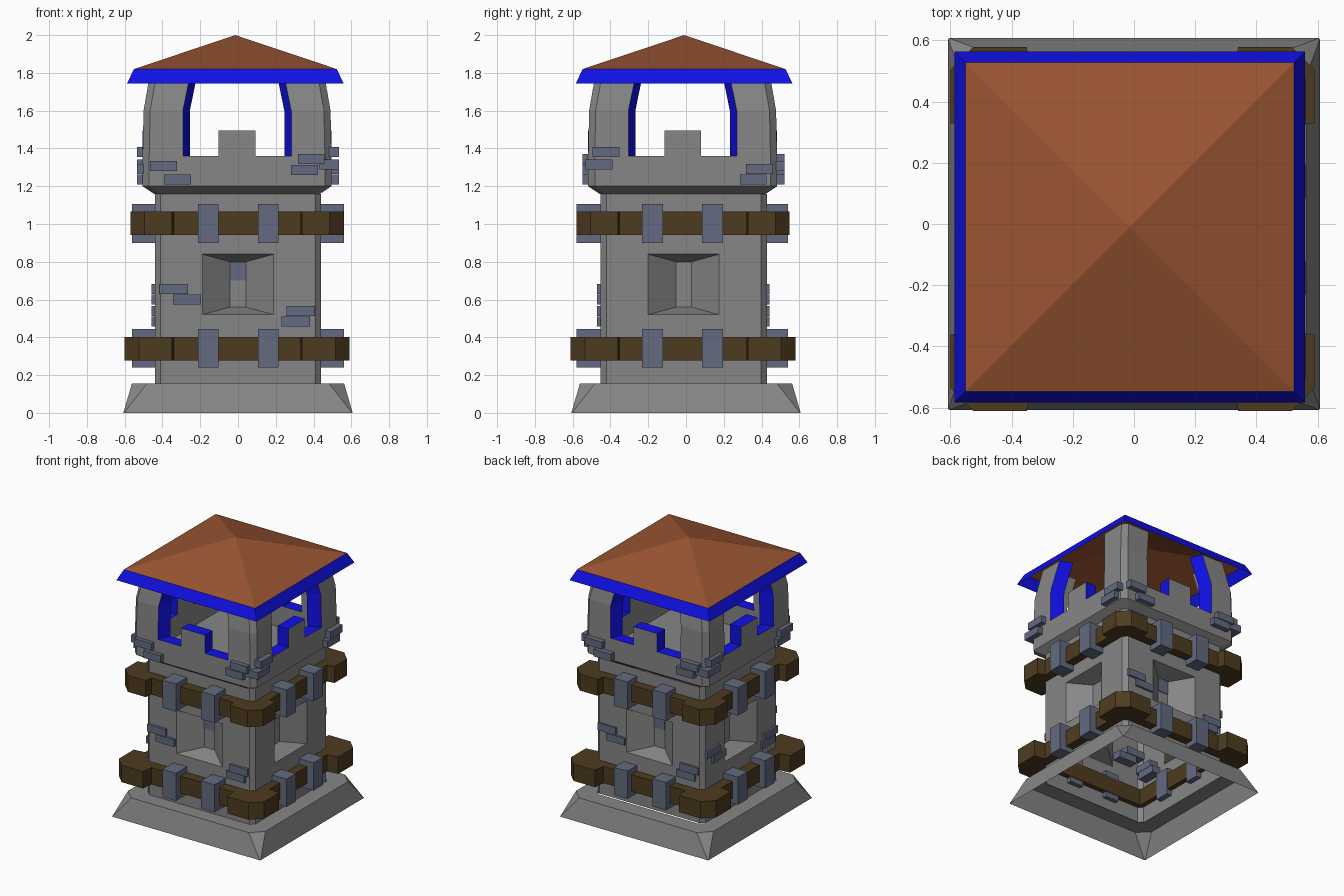
import bpy, bmesh, math
from mathutils import Matrix, Vector

if "Cube" in bpy.data.objects:
    bpy.data.objects.remove(bpy.data.objects["Cube"])


def material(name, rgb):
    m = bpy.data.materials.new(name)
    m.diffuse_color = (*rgb, 1)
    m.use_nodes = True
    m.node_tree.nodes["Principled BSDF"].inputs["Base Color"].default_value = m.diffuse_color
    return m


STONE = material("grey stone", (0.24, 0.24, 0.24))
BLUE = material("blue trim", (0.005, 0.005, 0.80))
ROOF = material("terracotta", (0.32, 0.09, 0.032))
WOOD = material("dark wood", (0.075, 0.044, 0.014))
BRICK = material("slate brick", (0.125, 0.145, 0.215))


def loft(bm, rings, cap_start=False, cap_end=False, blue=lambda i, j: False, turn=0):
    """Join equal-sized point rings; blue(i, j) picks faces for material 1."""
    rot = Matrix.Rotation(turn * math.pi / 2, 3, 'Z')
    vs = [[bm.verts.new(rot @ Vector(p)) for p in r] for r in rings]
    n = len(rings[0])
    for i in range(len(vs) - 1):
        for j in range(n):
            k = (j + 1) % n
            f = bm.faces.new((vs[i][j], vs[i][k], vs[i + 1][k], vs[i + 1][j]))
            f.material_index = int(blue(i, j))
    if cap_start:
        bm.faces.new(vs[0][::-1])
    if cap_end:
        bm.faces.new(vs[-1])


def box(bm, x0, x1, y0, y1, z0, z1, turn=0, blue=lambda i, j: False):
    rect = [(x0, y0), (x1, y0), (x1, y1), (x0, y1)]
    loft(bm, [[(x, y, z) for x, y in rect] for z in (z0, z1)], True, True, blue, turn)


def octagon(c, ch, z):
    pts = []
    for k in range(4):
        rot = Matrix.Rotation(k * math.pi / 2, 3, 'Z')
        pts += [rot @ Vector((c - ch, -c, z)), rot @ Vector((c, ch - c, z))]
    return pts


def finish(bm, name, mats, shift=(0, 0)):
    bmesh.ops.remove_doubles(bm, verts=bm.verts, dist=0.0001)
    bmesh.ops.dissolve_degenerate(bm, edges=bm.edges, dist=0.0001)
    bmesh.ops.recalc_face_normals(bm, faces=bm.faces)
    me = bpy.data.meshes.new(name)
    bm.to_mesh(me)
    bm.free()
    for m in mats:
        me.materials.append(m)
    ob = bpy.data.objects.new(name, me)
    ob.location = (shift[0], shift[1], 0)
    bpy.context.collection.objects.link(ob)


BODY = (0, -0.012)
TOP = (-0.005, -0.018)

# Splayed foot, open underneath
bm = bmesh.new()
loft(bm, [octagon(0.607, 0.003, 0), octagon(0.562, 0.08, 0.155), octagon(0.44, 0.03, 0.155)])
finish(bm, "foot", [STONE])

# Tower body: each wall has a funnel-shaped window
bm = bmesh.new()
for k in range(4):
    rings = []
    for hw, z0, z1, y in ((0.41, 0.155, 1.16, -0.44), (0.188, 0.52, 0.84, -0.44),
                          (0.042, 0.56, 0.80, -0.32)):
        rings.append([(-hw, y, z0), (hw, y, z0), (hw, y, z1), (-hw, y, z1)])
    loft(bm, rings, cap_end=True, turn=k)
    rot = Matrix.Rotation(k * math.pi / 2, 3, 'Z')
    strip = [(0.41, -0.44, 0.155), (0.44, -0.41, 0.155), (0.44, -0.41, 1.16), (0.41, -0.44, 1.16)]
    bm.faces.new([bm.verts.new(rot @ Vector(p)) for p in strip])
finish(bm, "body", [STONE], BODY)

# Slate blocks in the window slots
bm = bmesh.new()
for k in (0, 2):
    box(bm, -0.042, 0.042, -0.325, -0.30, 0.70, 0.80, k)
finish(bm, "window_blocks", [BRICK], BODY)

# Parapet with floor; its top edge is blue
bm = bmesh.new()
loft(bm, [octagon(0.44, 0.03, 1.16), octagon(0.5, 0.035, 1.2), octagon(0.5, 0.035, 1.36),
          octagon(0.41, 0.005, 1.36), octagon(0.41, 0.005, 1.2)],
     cap_end=True, blue=lambda i, j: i == 2)
finish(bm, "parapet", [STONE, BLUE], TOP)

# Merlons with blue top and sides
bm = bmesh.new()
for k in range(4):
    box(bm, -0.097, 0.097, -0.5, -0.41, 1.36, 1.495, k, lambda i, j: j in (1, 3))
for f in bm.faces:
    f.normal_update()
    if f.calc_center_median().z > 1.49:
        f.material_index = 1
finish(bm, "merlons", [STONE, BLUE], TOP)

# L-shaped corner pillars leaning in at the top, blue in the openings
bm = bmesh.new()
for k in range(4):
    rings = []
    for z, c, a in ((1.36, 0.5, 0.287), (1.6, 0.495, 0.287), (1.83, 0.455, 0.24)):
        t, b = c - 0.09, a - 0.037
        rings.append([(a, -c, z), (c - 0.035, -c, z), (c, 0.035 - c, z), (c, -a, z),
                      (t, -b, z), (t, -t, z), (b, -t, z)])
    loft(bm, rings, True, True, lambda i, j: j in (3, 6), k)
finish(bm, "corner_pillars", [STONE, BLUE], TOP)

# Pyramid roof with blue rim, open below
bm = bmesh.new()
loft(bm, [octagon(h, 0, z) for h, z in ((0.573, 1.745), (0.537, 1.82), (0, 2.0))],
     blue=lambda i, j: i == 0)
finish(bm, "roof", [ROOF, BLUE], (-0.014, -0.01))

# Two timber bands with thick corners, and their slate brackets
for name, c, z0, z1, bz0, bz1 in (("lower", 0.595, 0.278, 0.403, 0.24, 0.445),
                                  ("upper", 0.565, 0.943, 1.065, 0.90, 1.105)):
    m, outline = 0.51, []
    for k in range(4):
        rot = Matrix.Rotation(k * math.pi / 2, 3, 'Z')
        outline += [rot @ Vector(p) for p in (
            (0.335, -m, 0), (0.345, -c, 0), (c - 0.075, -c, 0),
            (c, 0.075 - c, 0), (c, -0.345, 0), (m, -0.335, 0))]
    inner = [Vector((max(-0.4, min(0.4, p.x)), max(-0.4, min(0.4, p.y)), 0)) for p in outline]
    bm = bmesh.new()
    loft(bm, [[(p.x, p.y, z) for p in r] for r, z in
              ((outline, z0), (outline, z1), (inner, z1), (inner, z0), (outline, z0))])
    finish(bm, name + "_timber_band", [WOOD], (-0.005, -0.016))
    bm = bmesh.new()
    for k in range(4):
        for x in (-0.157, 0.16):
            box(bm, x - 0.055, x + 0.055, -0.56, -0.40, bz0, bz1, k)
    finish(bm, name + "_brackets", [BRICK], (0, -0.02))

# Loose bricks: (centre along the wall, bottom height) in pairs
front_top = ((-0.395, 1.28), (-0.32, 1.21), (0.388, 1.318), (0.352, 1.26))
side_top = ((-0.41, 1.355), (-0.447, 1.288), (0.402, 1.265), (0.37, 1.21))
low = ((-0.34, 0.63), (-0.27, 0.573), (0.333, 0.513), (0.305, 0.458))
bm = bmesh.new()
for k in range(4):
    for x, z in (front_top if k % 2 == 0 else side_top):
        box(bm, x - 0.071, x + 0.071, -0.535, -0.43, z, z + 0.053, k)
    if k != 1:
        for x, z in low:
            box(bm, x - 0.075, x + 0.075, -0.457, -0.37, z, z + 0.053, k)
finish(bm, "loose_bricks", [BRICK], (0, -0.014))
